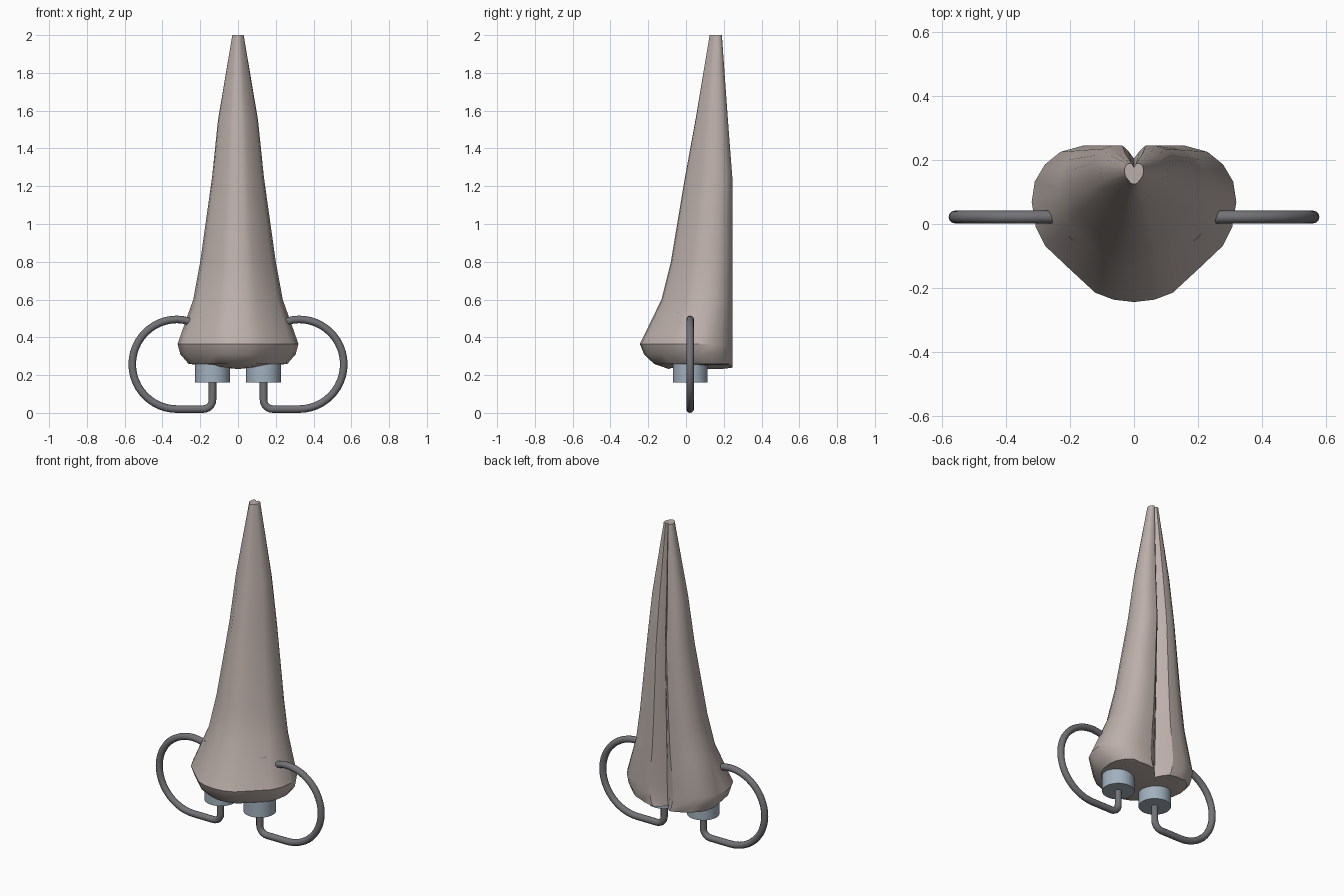
import bpy, bmesh, math

if "Cube" in bpy.data.objects:
    bpy.data.objects.remove(bpy.data.objects["Cube"])


def paint(ob, name, rgb):
    m = bpy.data.materials.get(name) or bpy.data.materials.new(name)
    m.diffuse_color = (*rgb, 1)
    m.use_nodes = True
    m.node_tree.nodes["Principled BSDF"].inputs["Base Color"].default_value = m.diffuse_color
    ob.data.materials.append(m)


def smooth(ob, angle):
    bpy.ops.object.select_all(action='DESELECT')
    ob.select_set(True)
    bpy.context.view_layer.objects.active = ob
    bpy.ops.object.shade_smooth_by_angle(angle=math.radians(angle))


# Tapered shell: half cross-section (width, depth, share of back groove)
HALF = [(0, 0, 0), (.2, .015, 0), (.38, .06, 0), (.62, .205, 0), (.87, .36, 0),
        (.96, .48, 0), (1, .64, 0), (.97, .77, 0), (.87, .88, 0), (.72, .96, 0),
        (.5, 1, 0), (.26, 1, 0), (.12, 1, .45), (0, 1, 1)]
# z, half width, front y, back y, groove depth
LEVELS = [(.232, .215, -.09, .245, .065), (.26, .262, -.17, .245, .065),
          (.31, .305, -.222, .245, .062), (.365, .32, -.244, .245, .06),
          (.6, .237, -.13, .245, .055), (.8, .2, -.08, .245, .05),
          (1.25, .137, -.005, .245, .04), (1.55, .106, .05, .222, .03),
          (2.0, .03, .125, .19, .014)]
bm = bmesh.new()
rings = []
outline = HALF + [(-u, v, g) for u, v, g in HALF[-2:0:-1]]
for i, (z, w, f, b, depth) in enumerate(LEVELS):
    arch = .022 if i == 0 else 0
    rings.append([bm.verts.new((u * w, f + v * (b - f) - g * depth,
                                z + arch * min(1, abs(u) * 1.3)))
                  for u, v, g in outline])
n = len(outline)
for a, c in zip(rings, rings[1:]):
    for k in range(n):
        j = (k + 1) % n
        bm.faces.new((a[k], a[j], c[j], c[k]))
bm.faces.new(rings[0][::-1])
bm.faces.new(rings[-1])
bmesh.ops.recalc_face_normals(bm, faces=bm.faces)
me = bpy.data.meshes.new("tapered_shell")
bm.to_mesh(me)
bm.free()
shell = bpy.data.objects.new("tapered_shell", me)
bpy.context.collection.objects.link(shell)
paint(shell, "taupe", (.50, .43, .40))
smooth(shell, 30)

for s, side in ((1, "right"), (-1, "left")):
    # Cylinders standing inside the shell, showing underneath
    bpy.ops.mesh.primitive_cylinder_add(vertices=32, radius=.092, depth=.375,
                                        location=(s * .135, .022, .3475))
    cyl = bpy.context.object
    cyl.name = side + "_cylinder"
    paint(cyl, "steel_blue", (.36, .44, .52))
    smooth(cyl, 30)

    # Bent pipe looping from the cylinder bottom to the shell side
    pts = [(.135, .2), (.135, .07)]
    for k in range(1, 7):
        a = math.pi + k / 6 * math.pi / 2
        pts.append((.185 + .05 * math.cos(a), .07 + .05 * math.sin(a)))
    for k in range(25):
        a = -math.pi / 2 + k / 24 * math.pi
        pts.append((.3225 + .2375 * math.cos(a), .2575 + .2375 * math.sin(a)))
    pts += [(.29, .492), (.22, .475)]
    cu = bpy.data.curves.new(side + "_pipe", 'CURVE')
    cu.dimensions = '3D'
    cu.bevel_depth = .02
    cu.bevel_resolution = 4
    cu.use_fill_caps = True
    sp = cu.splines.new('POLY')
    sp.points.add(len(pts) - 1)
    for p, (x, z) in zip(sp.points, pts):
        p.co = (s * x, .022, z, 1)
    sp.use_smooth = True
    pipe = bpy.data.objects.new(side + "_pipe", cu)
    bpy.context.collection.objects.link(pipe)
    paint(pipe, "dark_grey", (.17, .17, .185))
